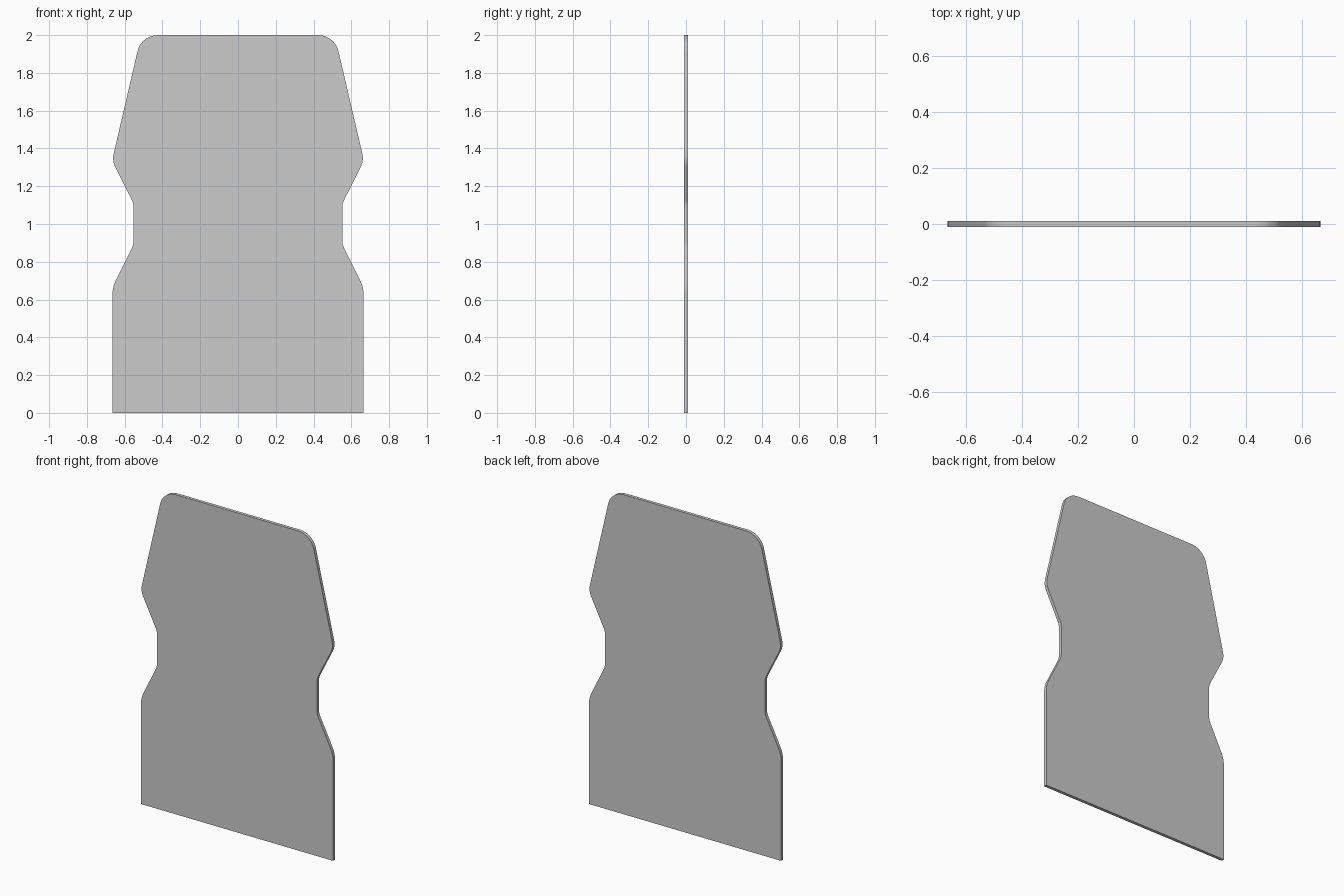
import bpy, bmesh
from math import tan, sin, cos
from mathutils import Vector

if "Cube" in bpy.data.objects:
    bpy.data.objects.remove(bpy.data.objects["Cube"])

THICK = 0.02

# Right half outline: x, z, fillet tangent length, arc segments
HALF = [
    (0.665, 0.0, 0, 0),
    (0.665, 0.665, 0.04, 5),
    (0.553, 0.89, 0.025, 4),
    (0.553, 1.11, 0.025, 4),
    (0.667, 1.335, 0.038, 5),
    (0.512, 2.0, 0.088, 10),
]
outline = HALF + [(-x, z, t, n) for x, z, t, n in reversed(HALF)]


def fillet(prev, corner, nxt, length, segs):
    """Points of a true circular arc rounding one corner."""
    if not length:
        return [corner]
    d0, d1 = (prev - corner).normalized(), (nxt - corner).normalized()
    half = d0.angle(d1) / 2
    radius = length * tan(half)
    bis = (d0 + d1).normalized()
    centre = corner + bis * (length / cos(half))
    a = corner + d0 * length - centre
    b = corner + d1 * length - centre
    sweep = a.angle(b)
    return [centre + (a * sin(sweep * (1 - i / segs)) + b * sin(sweep * i / segs)) / sin(sweep)
            for i in range(segs + 1)]


# Flat panel: rounded outline extruded through its thickness
corners = [Vector((x, z)) for x, z, _, _ in outline]
pts = []
for i, (_, _, length, segs) in enumerate(outline):
    pts += fillet(corners[i - 1], corners[i], corners[(i + 1) % len(corners)], length, segs)

bm = bmesh.new()
face = bm.faces.new([bm.verts.new((p.x, -THICK / 2, p.y)) for p in pts])
ext = bmesh.ops.extrude_face_region(bm, geom=[face], use_keep_orig=True)
moved = [g for g in ext["geom"] if isinstance(g, bmesh.types.BMVert)]
bmesh.ops.translate(bm, verts=moved, vec=(0, THICK, 0))
bmesh.ops.recalc_face_normals(bm, faces=bm.faces)
mesh = bpy.data.meshes.new("panel")
bm.to_mesh(mesh)
bm.free()
panel = bpy.data.objects.new("panel", mesh)
bpy.context.collection.objects.link(panel)

# Smooth rounded rim, crisp front and back edges
bpy.context.view_layer.objects.active = panel
panel.select_set(True)
bpy.ops.object.shade_smooth_by_angle()
